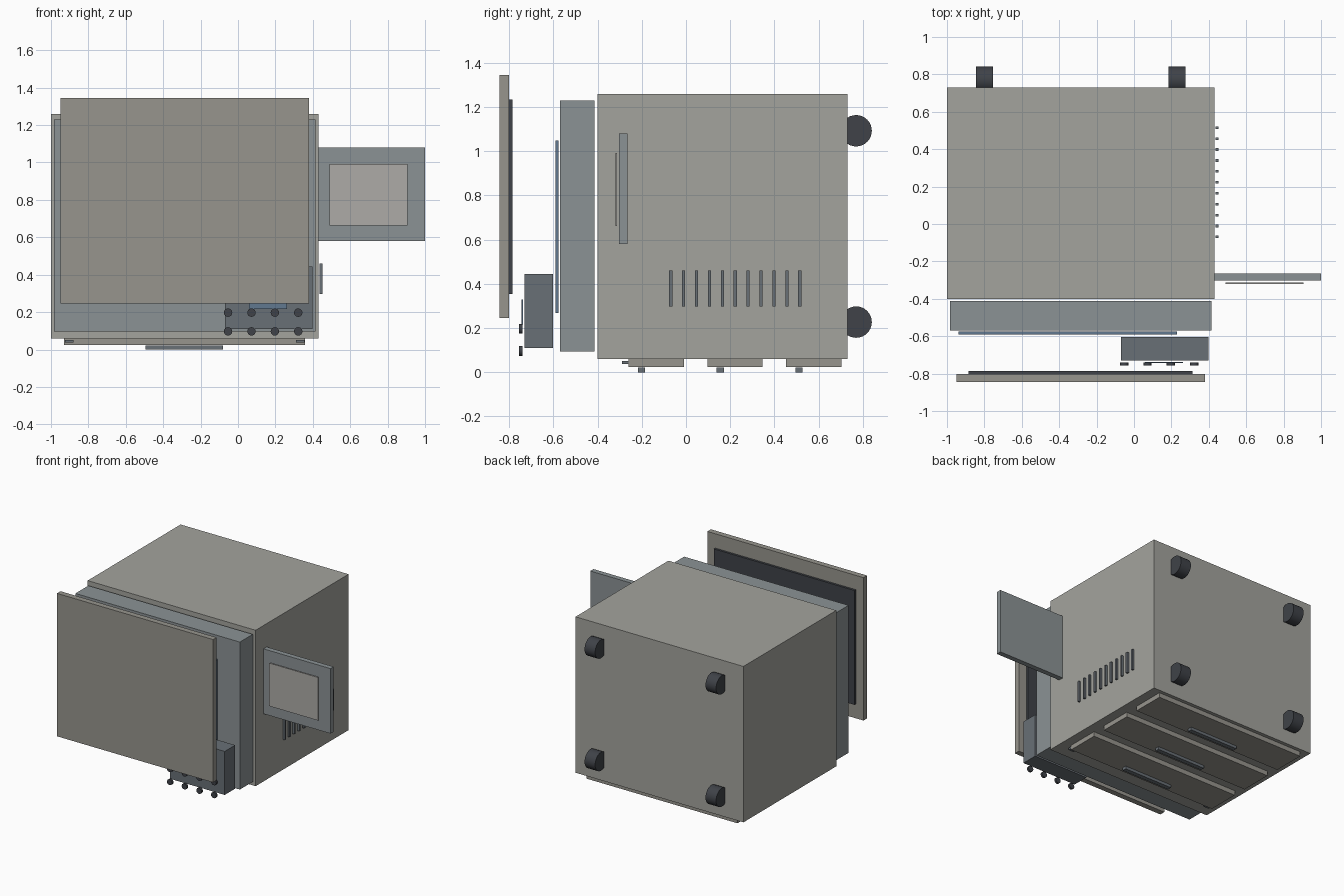
import bpy, math

if "Cube" in bpy.data.objects:
    bpy.data.objects.remove(bpy.data.objects["Cube"])


def mat(name, r, g, b):
    m = bpy.data.materials.new(name)
    m.diffuse_color = (r, g, b, 1)
    m.use_nodes = True
    m.node_tree.nodes["Principled BSDF"].inputs["Base Color"].default_value = m.diffuse_color
    return m


BODY = mat("warm_grey", 0.37, 0.37, 0.34)
LID = mat("taupe", 0.31, 0.30, 0.27)
STEEL = mat("steel_grey", 0.26, 0.29, 0.30)
SLATE = mat("slate", 0.14, 0.16, 0.18)
DARK = mat("dark", 0.05, 0.055, 0.065)
BLUE = mat("screen_blue", 0.12, 0.19, 0.28)
PALE = mat("pale_grey", 0.42, 0.41, 0.39)


def box(name, x, y, z, m):
    """Box from its (min, max) range on each axis."""
    bpy.ops.mesh.primitive_cube_add(size=1, location=[sum(r) / 2 for r in (x, y, z)])
    o = bpy.context.object
    o.name = name
    o.scale = [r[1] - r[0] for r in (x, y, z)]
    bpy.ops.object.transform_apply(location=False, rotation=False, scale=True)
    o.data.materials.append(m)
    return o


def cylinder(name, centre, radius, depth, rotation, m, sides=24):
    bpy.ops.mesh.primitive_cylinder_add(vertices=sides, radius=radius, depth=depth,
                                        location=centre, rotation=rotation)
    o = bpy.context.object
    o.name = name
    o.data.materials.append(m)
    bpy.ops.object.shade_smooth_by_angle(angle=math.radians(40))


# cabinet and the layered front assembly
box("cabinet", (-1.0, 0.43), (-0.40, 0.73), (0.06, 1.26), BODY)
box("front_frame", (-0.985, 0.415), (-0.57, -0.413), (0.095, 1.23), STEEL)
box("front_window", (-0.937, 0.23), (-0.59, -0.576), (0.268, 1.05), BLUE)
box("lid", (-0.95, 0.38), (-0.845, -0.802), (0.245, 1.345), LID)
box("lid_lining", (-0.885, 0.312), (-0.802, -0.785), (0.355, 1.235), DARK)

# control box with display and knobs
box("control_box", (-0.07, 0.398), (-0.73, -0.603), (0.11, 0.445), SLATE)
box("control_display", (0.06, 0.263), (-0.744, -0.737), (0.216, 0.33), BLUE)
for row, z in enumerate((0.097, 0.197)):
    for col in range(4):
        cylinder(f"knob_{row}_{col}", (-0.053 + 0.125 * col, -0.748, z), 0.0225, 0.016,
                 (math.pi / 2, 0, 0), DARK, 16)

# side monitor
box("monitor", (0.43, 1.0), (-0.303, -0.264), (0.58, 1.08), STEEL)
box("monitor_screen", (0.49, 0.905), (-0.32, -0.312), (0.662, 0.993), PALE)

# vent slats on the right side
for i in range(11):
    y = -0.069 + 0.0584 * i
    box(f"vent_slat_{i}", (0.437, 0.453), (y - 0.007, y + 0.007), (0.297, 0.46), SLATE)

# casters on the back
for i, x in enumerate((-0.80, 0.23)):
    for j, z in enumerate((0.227, 1.093)):
        cylinder(f"caster_{i}_{j}", (x, 0.77, z), 0.071, 0.09, (0, math.pi / 2, 0), DARK, 32)

# drawers and pull handles on the underside
for i in range(3):
    y = -0.135 + 0.3565 * i
    box(f"drawer_{i}", (-0.93, 0.357), (y - 0.125, y + 0.125), (0.024, 0.06), LID)
    box(f"drawer_handle_{i}", (-0.494, -0.08), (y - 0.083, y - 0.05), (0.0, 0.022), SLATE)

# small stops in front of the first drawer
for i, x in enumerate((-0.903, 0.333)):
    box(f"drawer_stop_{i}", (x - 0.023, x + 0.023), (-0.29, -0.258), (0.037, 0.052), SLATE)
